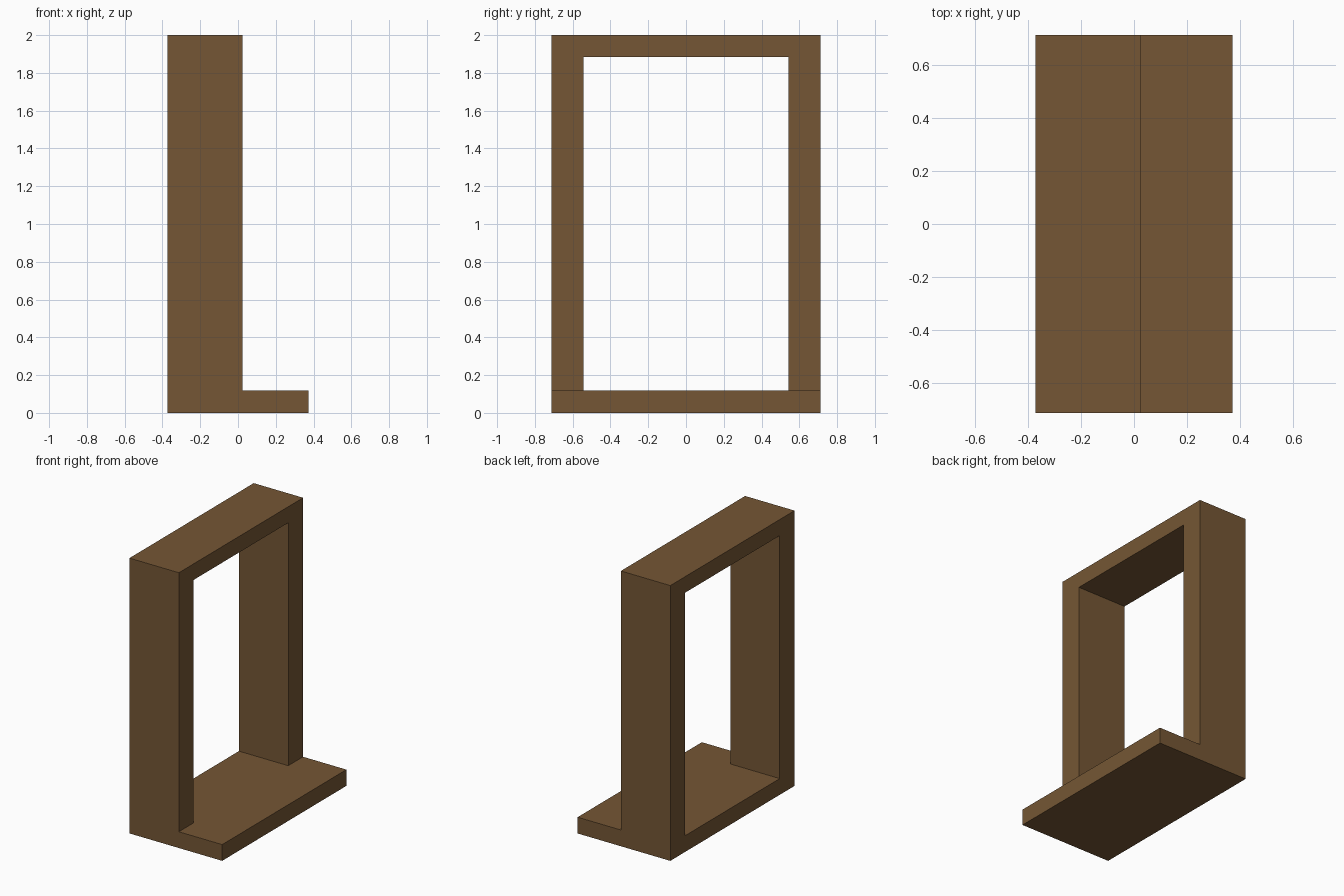
import bpy, bmesh
from mathutils import Matrix, Vector

if "Cube" in bpy.data.objects:
    bpy.data.objects.remove(bpy.data.objects["Cube"])

X0, X1, XF = -0.373, 0.372, 0.024   # back, sill edge, frame face
Y, YI = 0.713, 0.543                # outer and inner half widths
SILL, HEAD, TOP = 0.118, 1.883, 2.0

wood = bpy.data.materials.new("brown wood")
wood.diffuse_color = (0.178, 0.094, 0.035, 1)
wood.use_nodes = True
wood.node_tree.nodes["Principled BSDF"].inputs["Base Color"].default_value = wood.diffuse_color

bm = bmesh.new()

# Sill slab
size = Matrix.Diagonal((X1 - X0, 2 * Y, SILL, 1))
bmesh.ops.create_cube(bm, size=1, matrix=Matrix.Translation(((X0 + X1) / 2, 0, SILL / 2)) @ size)
for co, no in (((XF, 0, 0), (1, 0, 0)), ((0, YI, 0), (0, 1, 0)), ((0, -YI, 0), (0, 1, 0))):
    bmesh.ops.bisect_plane(bm, geom=bm.verts[:] + bm.edges[:] + bm.faces[:],
                           plane_co=co, plane_no=no)


def raise_faces(faces, height):
    caps = bmesh.ops.extrude_discrete_faces(bm, faces=faces)["faces"]
    for v in {v for f in caps for v in f.verts}:
        v.co.z += height
    return caps


# Posts rising from the back corners of the slab
def is_post(f):
    c = f.calc_center_median()
    return abs(c.z - SILL) < 1e-4 and c.x < XF and abs(c.y) > YI


bm.normal_update()
caps = raise_faces([f for f in bm.faces if is_post(f)], HEAD - SILL)
raise_faces(caps, TOP - HEAD)

# Head beam joining the post tops
inner = [f for f in bm.faces if f.calc_center_median().z > HEAD
         and all(abs(abs(v.co.y) - YI) < 1e-4 for v in f.verts)]
edges = [e for f in inner for e in f.edges]
bmesh.ops.delete(bm, geom=inner, context='FACES_ONLY')
bmesh.ops.bridge_loops(bm, edges=edges)

bmesh.ops.recalc_face_normals(bm, faces=bm.faces[:])
bmesh.ops.dissolve_limit(bm, angle_limit=0.02, verts=bm.verts[:], edges=bm.edges[:])

mesh = bpy.data.meshes.new("window_frame")
bm.to_mesh(mesh)
bm.free()
mesh.materials.append(wood)
bpy.context.collection.objects.link(bpy.data.objects.new("window_frame", mesh))
